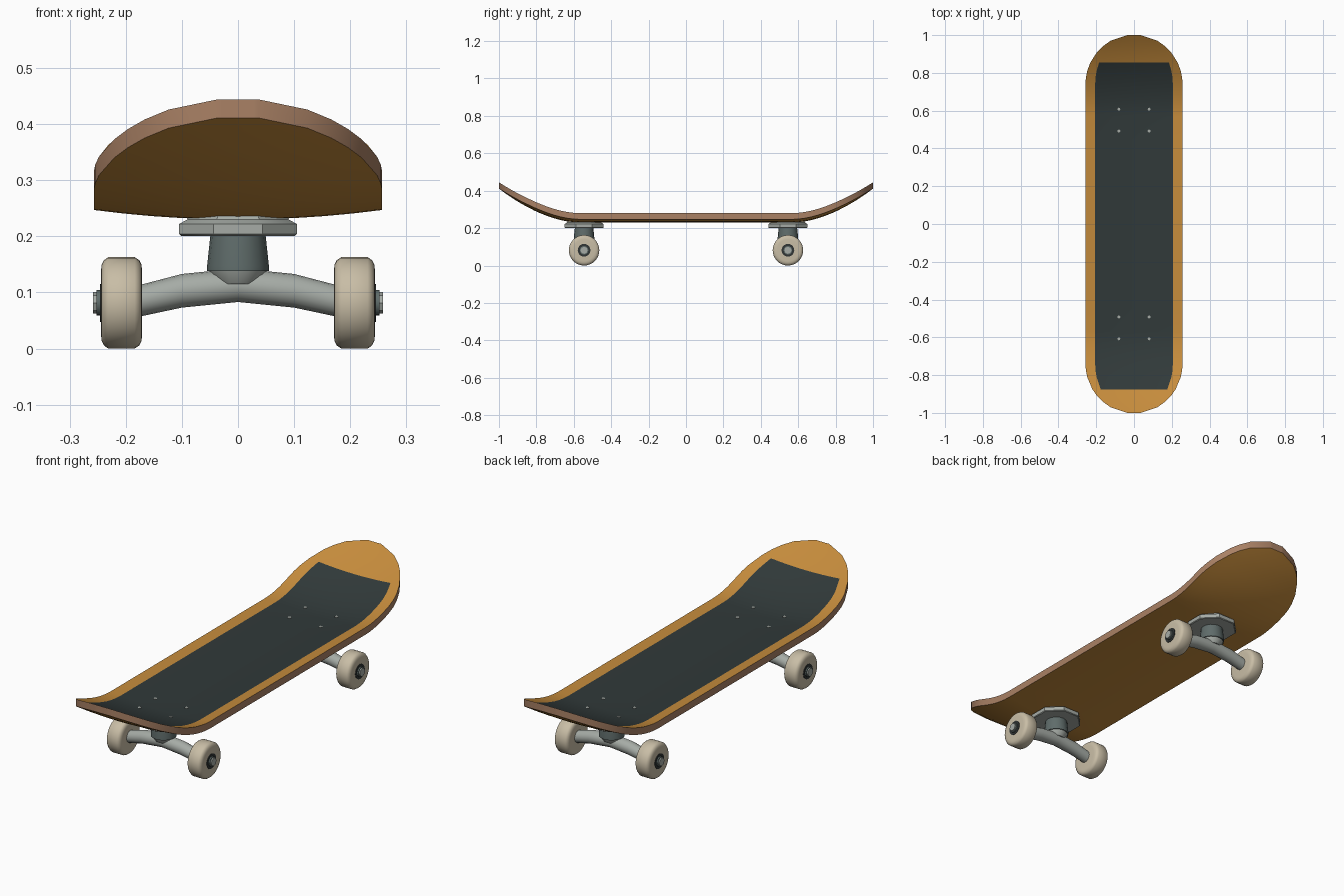
import bpy, bmesh, math
from mathutils import Vector

if "Cube" in bpy.data.objects:
    bpy.data.objects.remove(bpy.data.objects["Cube"])


def material(name, rgb):
    m = bpy.data.materials.new(name)
    m.diffuse_color = (*rgb, 1)
    m.use_nodes = True
    m.node_tree.nodes["Principled BSDF"].inputs["Base Color"].default_value = m.diffuse_color
    return m


WOOD = material("orange wood", (0.56, 0.26, 0.045))
PLY = material("brown ply edge", (0.40, 0.22, 0.13))
GRIP = material("dark grip", (0.030, 0.041, 0.041))
METAL = material("light metal", (0.38, 0.41, 0.38))
STEEL = material("dark steel", (0.115, 0.15, 0.145))
BEARING = material("black bearing", (0.03, 0.035, 0.035))
RUBBER = material("cream wheel", (0.58, 0.51, 0.38))


def finish(name, bm, mats, angle=35):
    bmesh.ops.recalc_face_normals(bm, faces=bm.faces)
    me = bpy.data.meshes.new(name)
    bm.to_mesh(me)
    bm.free()
    ob = bpy.data.objects.new(name, me)
    bpy.context.collection.objects.link(ob)
    for m in mats:
        me.materials.append(m)
    bpy.ops.object.select_all(action='DESELECT')
    ob.select_set(True)
    bpy.context.view_layer.objects.active = ob
    bpy.ops.object.shade_smooth_by_angle(angle=math.radians(angle))
    return ob


def stack(name, rings, axis, n, mat, turn=0.0):
    """Capped skin over circular rings (centre, radius) facing one axis."""
    bm = bmesh.new()
    loops = []
    for c, r in rings:
        loop = []
        for i in range(n):
            a = 2 * math.pi * i / n + turn
            p, q = r * math.cos(a), r * math.sin(a)
            off = Vector((0, p, q)) if axis == 'X' else Vector((p, q, 0))
            loop.append(bm.verts.new(Vector(c) + off))
        loops.append(loop)
    for a, b in zip(loops, loops[1:]):
        for i in range(n):
            j = (i + 1) % n
            bm.faces.new((a[i], a[j], b[j], b[i]))
    bm.faces.new(loops[0])
    bm.faces.new(loops[-1])
    return finish(name, bm, [mat])


# Deck: kicked ends, shallow concave, rounded outline
THICK, WIDE = 0.033, 0.257


def deck_top(x, y):
    kick = max(0, (abs(y) - 0.57) / 0.43) ** 1.8
    return 0.263 + 0.181 * kick + 0.017 * (x / WIDE) ** 2


def half_width(y):
    t = max(0, abs(y) - 0.74) / 0.2625
    return WIDE * math.sqrt(1 - t * t)


def grip_width(y):
    g = 0.215 - 0.03 * (max(0, abs(y) - 0.7) / 0.17) ** 2
    return min(g, 0.8 * half_width(y))


GRIP_FRONT, GRIP_BACK = -0.875, 0.855
half = [0.2, 0.45, 0.57, 0.6, 0.635, 0.67, 0.705, 0.74, 0.775, 0.81]
tip = [0.91, 0.94, 0.97, 1.0]
stations = ([-y for y in reversed(half + tip)] + half + tip
            + [GRIP_FRONT, GRIP_BACK, 0.0])
stations.sort()

bm = bmesh.new()
top, bottom = [], []
for y in stations:
    w, g = half_width(y), grip_width(y)
    xs = [-w] + [g * k / 4 for k in range(-4, 5)] + [w]
    top.append([bm.verts.new((x, y, deck_top(x, y))) for x in xs])
    bottom.append([bm.verts.new((x, y, deck_top(x, y) - THICK)) for x in xs])
last = len(top[0]) - 1
for i in range(len(stations) - 1):
    in_grip = GRIP_FRONT <= stations[i] and stations[i + 1] <= GRIP_BACK
    for j in range(last):
        f = bm.faces.new((top[i][j], top[i][j + 1], top[i + 1][j + 1], top[i + 1][j]))
        f.material_index = 2 if in_grip and 0 < j < last - 1 else 0
        bm.faces.new((bottom[i][j], bottom[i + 1][j], bottom[i + 1][j + 1], bottom[i][j + 1]))
    for j in (0, last):
        f = bm.faces.new((top[i][j], top[i + 1][j], bottom[i + 1][j], bottom[i][j]))
        f.material_index = 1
for i in (0, -1):
    for j in range(last):
        f = bm.faces.new((top[i][j], top[i][j + 1], bottom[i][j + 1], bottom[i][j]))
        f.material_index = 1
finish("deck", bm, [WOOD, PLY, GRIP])

# Trucks, wheels and bolts, front and back
AXLE_Z = 0.0815
for end, s in (("front", -1), ("back", 1)):
    cy = 0.545 * s

    def z_rings(*pairs):
        return [((0, cy, z), r) for z, r in pairs]

    stack(end + "_baseplate",
          z_rings((0.201, 0.110), (0.204, 0.1135), (0.222, 0.1135), (0.230, 0.098), (0.236, 0.095)),
          'Z', 8, METAL, math.pi / 8)
    stack(end + "_kingpin_sleeve", z_rings((0.138, 0.055), (0.148, 0.055), (0.204, 0.049)),
          'Z', 16, STEEL)
    stack(end + "_pivot_cup", z_rings((0.115, 0.035), (0.14, 0.052), (0.147, 0.053)),
          'Z', 16, METAL)
    stack(end + "_hanger",
          [((x, cy, z), r) for x, z, r in
           ((-0.18, 0.084, 0.028), (-0.10, 0.103, 0.030), (0, 0.113, 0.030),
            (0.10, 0.103, 0.030), (0.18, 0.084, 0.028))],
          'X', 16, METAL)

    for side, k in (("left", -1), ("right", 1)):
        tag = end + "_" + side

        def x_rings(*pairs):
            return [((k * x, cy, AXLE_Z), r) for x, r in pairs]

        stack(tag + "_wheel",
              x_rings((0.171, 0.058), (0.172, 0.068), (0.176, 0.076), (0.184, 0.0815),
                      (0.231, 0.0815), (0.239, 0.076), (0.243, 0.068), (0.244, 0.058)),
              'X', 32, RUBBER)
        stack(tag + "_bearing", x_rings((0.235, 0.034), (0.246, 0.034)), 'X', 20, BEARING)
        stack(tag + "_washer", x_rings((0.24, 0.023), (0.252, 0.023)), 'X', 16, STEEL)
        stack(tag + "_axle_nut", x_rings((0.16, 0.019), (0.258, 0.019)), 'X', 8, METAL)

    for bx in (-0.08, 0.08):
        for dy in (-0.058, 0.058):
            by = 0.55 * s + dy
            bz = deck_top(bx, by)
            stack(end + "_bolt", [((bx, by, bz - 0.004), 0.008), ((bx, by, bz + 0.002), 0.008)],
                  'Z', 8, METAL)
